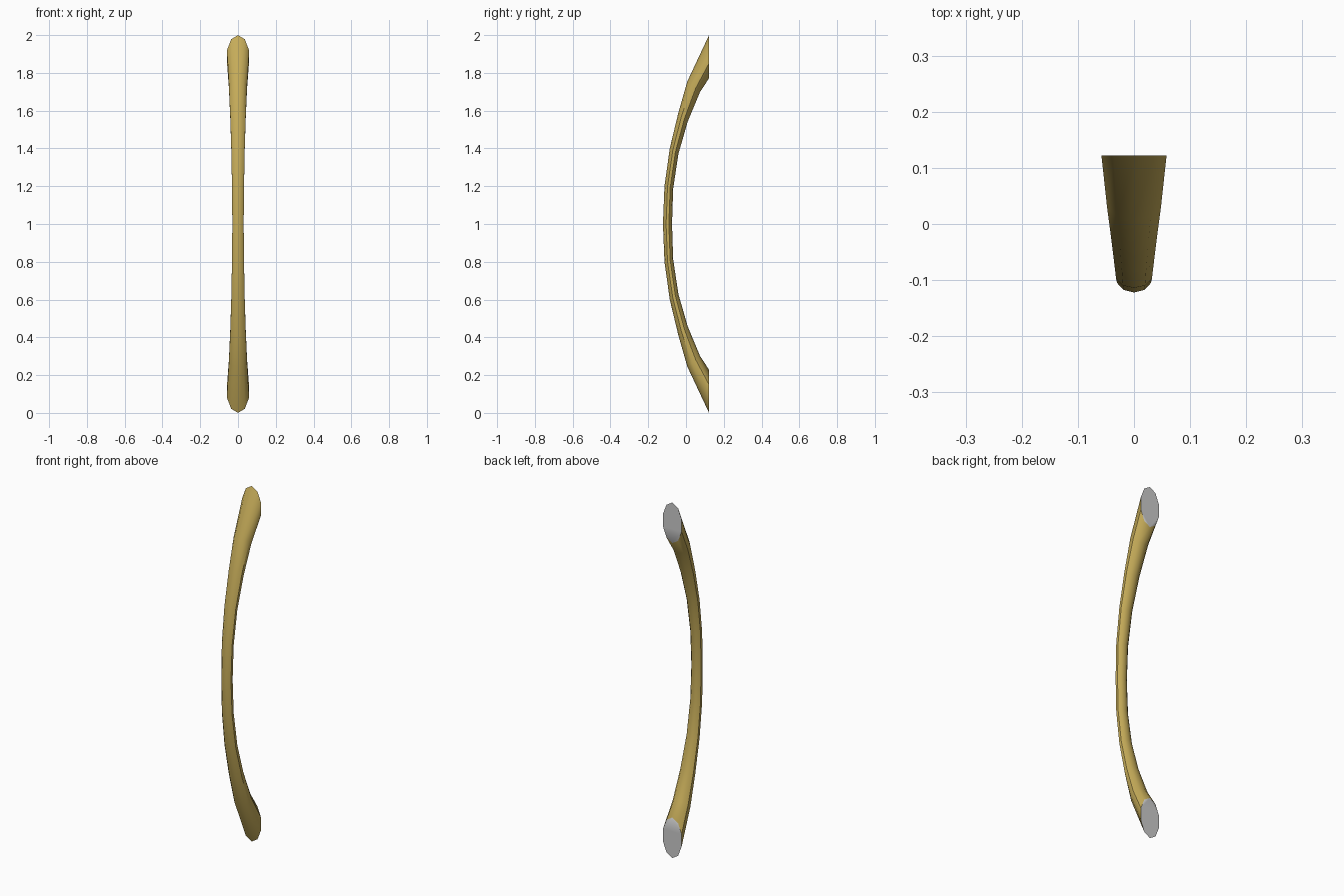
import bpy, bmesh, math

if "Cube" in bpy.data.objects:
    bpy.data.objects.remove(bpy.data.objects["Cube"])

SIDES = 10
# Upper half stations: outer (y, z), inner (y, z), half width in x
half = [
    ((-0.122, 1.000), (-0.074, 1.000), 0.0315),
    ((-0.114, 1.200), (-0.068, 1.187), 0.0335),
    ((-0.086, 1.400), (-0.040, 1.372), 0.0370),
    ((-0.041, 1.587), (0.009, 1.542), 0.0430),
    ((0.007, 1.755), (0.074, 1.698), 0.0505),
    ((0.122, 2.000), (0.122, 1.772), 0.0610),
]
flip = lambda p: (p[0], 2.0 - p[1])
stations = [(flip(o), flip(i), w) for o, i, w in reversed(half[1:])] + half

# Curved grip: elliptical ten-sided rings bridged along the arc
bm = bmesh.new()
rings = []
for o, i, w in stations:
    ring = []
    for k in range(SIDES):
        a = 2 * math.pi * k / SIDES
        t = (1 - math.cos(a)) / 2
        ring.append(bm.verts.new((w * math.sin(a),
                                  o[0] + (i[0] - o[0]) * t,
                                  o[1] + (i[1] - o[1]) * t)))
    rings.append(ring)
for a, b in zip(rings, rings[1:]):
    for k in range(SIDES):
        n = (k + 1) % SIDES
        bm.faces.new((a[k], a[n], b[n], b[k])).smooth = True

# Flat grey mounting ends
for ring in (rings[0], rings[-1]):
    bm.faces.new(ring).material_index = 1
bmesh.ops.recalc_face_normals(bm, faces=bm.faces[:])

mesh = bpy.data.meshes.new("door_handle")
bm.to_mesh(mesh)
bm.free()
handle = bpy.data.objects.new("door_handle", mesh)
bpy.context.collection.objects.link(handle)

# Brass bar, plain ends
brass = bpy.data.materials.new("brass")
brass.diffuse_color = (0.56, 0.41, 0.10, 1)
brass.use_nodes = True
brass.node_tree.nodes["Principled BSDF"].inputs["Base Color"].default_value = brass.diffuse_color
mesh.materials.append(brass)
mesh.materials.append(None)

bpy.context.view_layer.objects.active = handle
handle.select_set(True)
bpy.ops.object.shade_smooth_by_angle(angle=math.radians(40))
